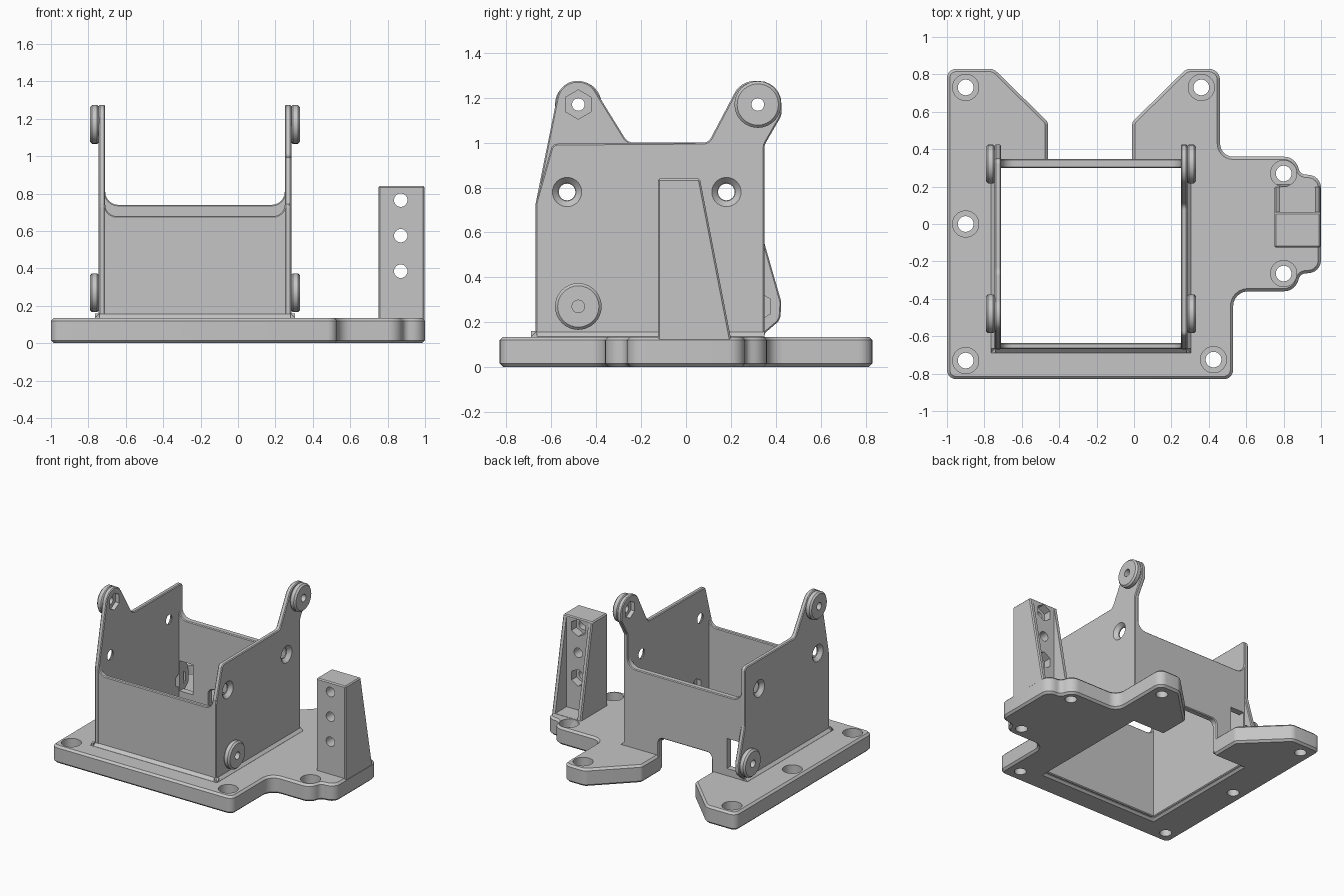
import bpy, bmesh, math
from mathutils import Vector

cube = bpy.data.objects.get("Cube")
if cube:
    bpy.data.objects.remove(cube, do_unlink=True)

grey = bpy.data.materials.new("plain grey")
grey.use_nodes = True
grey.diffuse_color = (0.56, 0.56, 0.56, 1)
grey.node_tree.nodes["Principled BSDF"].inputs["Base Color"].default_value = grey.diffuse_color
parts = []


def rounded(points, steps=6):
    """Turn (u, v, radius) corners into an outline with true arcs."""
    out = []
    for i, p in enumerate(points):
        here = Vector(p[:2])
        radius = p[2] if len(p) > 2 else 0
        if not radius:
            out.append(here)
            continue
        a = (Vector(points[i - 1][:2]) - here).normalized()
        b = (Vector(points[(i + 1) % len(points)][:2]) - here).normalized()
        half = a.angle(b) / 2
        reach = radius / math.tan(half)
        centre = here + (a + b).normalized() * radius / math.sin(half)
        start, end = here + a * reach - centre, here + b * reach - centre
        sweep = math.pi - 2 * half
        for k in range(steps + 1):
            t = k / steps
            out.append(centre + (start * math.sin((1 - t) * sweep)
                                 + end * math.sin(t * sweep)) / math.sin(sweep))
    return out


def place(axis, p, d):
    return {"x": (d, p[0], p[1]), "y": (p[0], d, p[1]), "z": (p[0], p[1], d)}[axis]


def loft(name, axis, outline_a, outline_b, lo, hi):
    bm = bmesh.new()
    a = [bm.verts.new(place(axis, p, lo)) for p in outline_a]
    b = [bm.verts.new(place(axis, p, hi)) for p in outline_b]
    bm.faces.new(a)
    bm.faces.new(b[::-1])
    for i in range(len(a)):
        bm.faces.new((a[i - 1], a[i], b[i], b[i - 1]))
    bmesh.ops.recalc_face_normals(bm, faces=bm.faces)
    mesh = bpy.data.meshes.new(name)
    bm.to_mesh(mesh)
    bm.free()
    mesh.materials.append(grey)
    obj = bpy.data.objects.new(name, mesh)
    bpy.context.collection.objects.link(obj)
    return obj


def prism(name, axis, points, lo, hi):
    outline = rounded(points)
    return loft(name, axis, outline, outline, lo, hi)


def rod(name, axis, centre, lo, hi, r, r2=None, sides=32):
    def ring(radius):
        turn = [math.tau * k / sides + math.pi / 2 for k in range(sides)]
        return [Vector(centre) + radius * Vector((math.cos(t), math.sin(t))) for t in turn]
    return loft(name, axis, ring(r), ring(r if r2 is None else r2), lo, hi)


def box_cut(x0, x1, z0, z1, y0, y1):
    return prism("cutter", "y", [(x0, z0), (x1, z0), (x1, z1), (x0, z1)], y0, y1)


def finish(obj, bevel=0.0, cutters=()):
    """Bevel, cut and bake one part."""
    if bevel:
        m = obj.modifiers.new("bevel", "BEVEL")
        m.width, m.segments, m.limit_method = bevel, 1, "ANGLE"
        m.angle_limit = math.radians(40)
        m.use_clamp_overlap = False
    for c in cutters:
        c.hide_render = True
        m = obj.modifiers.new("cut", "BOOLEAN")
        m.operation, m.solver, m.object = "DIFFERENCE", "EXACT", c
    bpy.context.view_layer.update()
    baked = bpy.data.meshes.new_from_object(obj.evaluated_get(bpy.context.evaluated_depsgraph_get()))
    obj.modifiers.clear()
    obj.data = baked
    for c in cutters:
        bpy.data.objects.remove(c, do_unlink=True)
    parts.append(obj)


# Base plate: one outline running round the outside and the open middle
base = prism("base_plate", "z", [
    (-1, -0.83, 0.05), (0.53, -0.83, 0.05), (0.53, -0.36, 0.08), (0.86, -0.36, 0.08),
    (0.89, -0.265, 0.04), (1, -0.26, 0.07), (1, 0.26, 0.07), (0.89, 0.265, 0.04),
    (0.86, 0.36, 0.08), (0.46, 0.36, 0.07), (0.46, 0.83, 0.06), (0.28, 0.83, 0.06),
    (-0.01, 0.545, 0.04), (-0.01, 0.31), (0.26, 0.31), (0.26, -0.65), (-0.72, -0.65),
    (-0.72, 0.31), (-0.46, 0.31), (-0.46, 0.545, 0.04), (-0.75, 0.83, 0.06),
    (-1, 0.83, 0.05)], 0, 0.135)
cuts = []
for spot in [(-0.9, 0.73), (-0.9, 0), (-0.9, -0.73), (0.425, -0.725), (0.36, 0.73),
             (0.8, 0.27), (0.8, -0.265)]:
    cuts.append(rod("cutter", "z", spot, -0.1, 0.3, 0.042))
    cuts.append(rod("cutter", "z", spot, 0.07, 0.2, 0.07))
finish(base, 0.015, cuts)

# Side walls, each with a raised ear
front_edge = [(-0.67, 0.02), (-0.67, 0.73, 0.05)]
left_shape = front_edge + [
    (-0.595, 0.995, 0.03), (0.1, 1.0, 0.04), (0.245, 1.275, 0.1), (0.425, 1.275, 0.1),
    (0.425, 1.12, 0.05), (0.35, 0.99, 0.04), (0.35, 0.02)]
right_shape = front_edge + [
    (-0.56, 1.275, 0.09), (-0.43, 1.275, 0.09), (-0.26, 1.0, 0.05), (0.35, 1.0, 0.03),
    (0.35, 0.55, 0.08), (0.425, 0.29, 0.06), (0.42, 0.21, 0.05), (0.35, 0.15), (0.35, 0.02)]
walls = [("left", 1, 0.25, 0.285, left_shape, [(0.32, 1.17), (-0.48, 0.27)]),
         ("right", -1, -0.71, -0.745, right_shape, [(-0.48, 1.17), (0.32, 0.27)])]
for side, s, inner, outer, shape, bosses in walls:
    wall = prism(side + "_wall", "x", shape, inner, outer)
    cuts = []
    for hole in [(-0.53, 0.78), (0.18, 0.78)]:
        cuts.append(rod("cutter", "x", hole, inner - 0.1 * s, outer + 0.1 * s, 0.037))
        cuts.append(rod("cutter", "x", hole, inner + 0.008 * s, outer + 0.003 * s, 0.04, 0.068))
    for spot in bosses:
        cuts.append(rod("cutter", "x", spot, inner - 0.05 * s, outer - 0.003 * s, 0.065, sides=6))
        cuts.append(rod("cutter", "x", spot, outer - 0.02 * s, outer + 0.1 * s, 0.028))
    finish(wall, 0.006, cuts)
    for label, spot in zip(("upper", "lower"), bosses):
        boss = rod(side + "_" + label + "_boss", "x", spot, outer - 0.004 * s, outer + 0.047 * s, 0.104)
        finish(boss, 0.012, [rod("cutter", "x", spot, outer - 0.1 * s, outer + 0.1 * s, 0.028)])

# Front and back walls with rounded inner corners
front = prism("front_wall", "y", [
    (-0.74, 0.02), (0.28, 0.02), (0.28, 0.75), (0.25, 0.75), (0.25, 0.68, 0.06),
    (-0.71, 0.68, 0.06), (-0.71, 0.75), (-0.74, 0.75)], -0.668, -0.635)
finish(front, 0.006)
back = prism("back_wall", "y", [
    (-0.74, 0.02), (-0.46, 0.02), (-0.46, 0.27, 0.04), (-0.01, 0.27, 0.04), (-0.01, 0.02),
    (0.28, 0.02), (0.28, 0.83), (0.25, 0.83), (0.25, 0.74, 0.07), (-0.71, 0.74, 0.07),
    (-0.71, 0.83), (-0.74, 0.83)], 0.3, 0.348)
finish(back, 0.006, [box_cut(-0.705, -0.59, 0.19, 0.42, 0.2, 0.4)])

# Thin sloped skirt where the walls meet the base
for name, axis, edge, out, lo, hi in [
        ("left_skirt", "y", 0.28, 0.025, -0.69, 0.35), ("right_skirt", "y", -0.74, -0.025, -0.69, 0.35),
        ("front_skirt", "x", -0.665, -0.025, -0.765, 0.305)]:
    finish(prism(name, axis, [(edge, 0.12), (edge + out, 0.12), (edge + out, 0.136), (edge, 0.16)], lo, hi))

# Standing post with a hollow sloped back and nut pockets
post = prism("post", "x", [(-0.125, 0.05), (0.215, 0.05), (0.062, 0.84), (-0.125, 0.84)], 0.75, 0.998)
cuts = [box_cut(0.78, 0.968, 0.137, 0.9, 0.062, 0.4)]
for z in (0.765, 0.575, 0.385):
    cuts.append(rod("cutter", "y", (0.87, z), -0.3, 0.3, 0.036))
for z in (0.765, 0.385):
    cuts.append(rod("cutter", "y", (0.87, z), 0.0, 0.25, 0.065, sides=6))
finish(post, 0.008, cuts)

# Smooth the round surfaces, keep the corners sharp
bpy.ops.object.select_all(action="DESELECT")
for obj in parts:
    obj.select_set(True)
bpy.context.view_layer.objects.active = parts[0]
bpy.ops.object.shade_smooth_by_angle(angle=math.radians(30))
